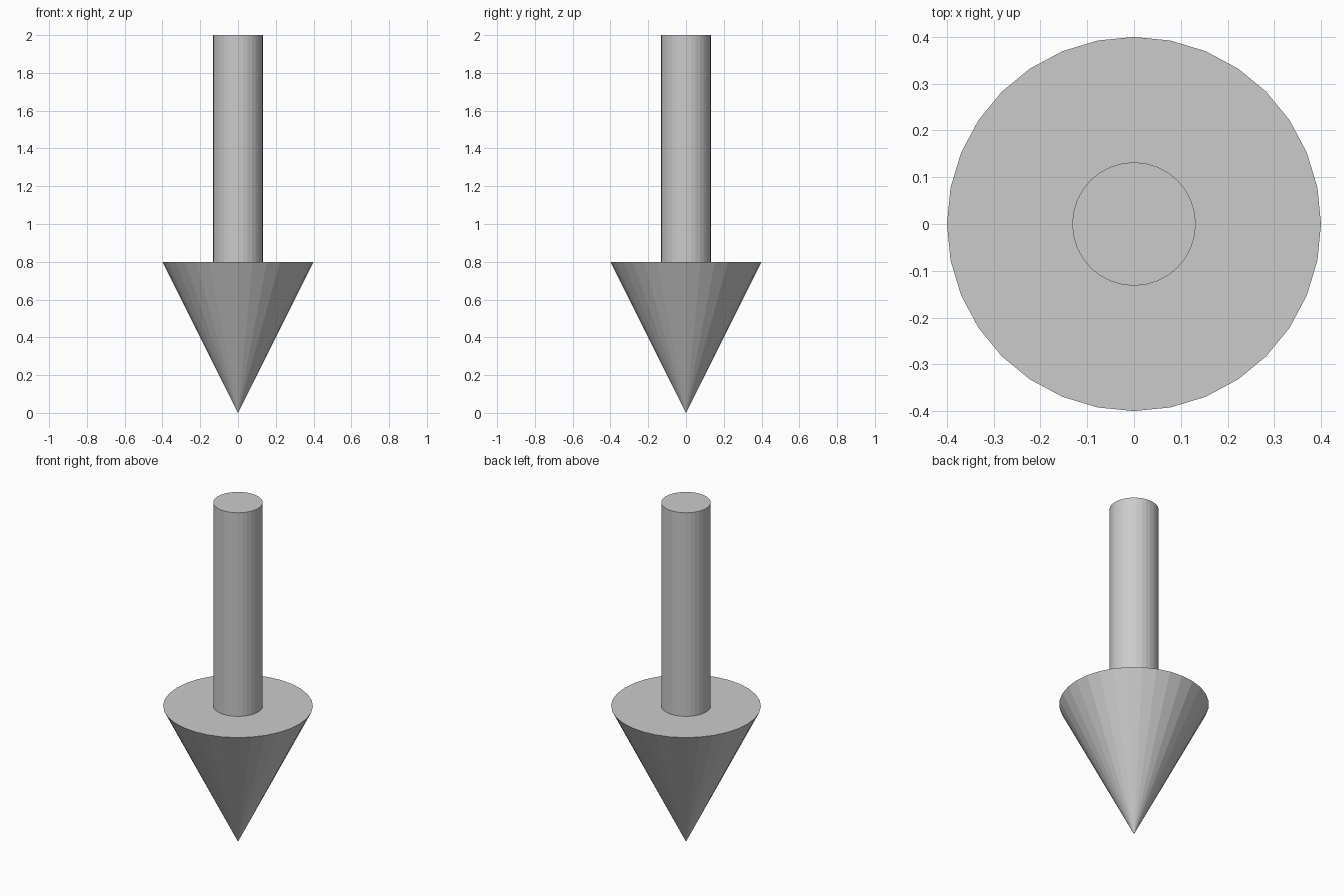
import bpy

if "Cube" in bpy.data.objects:
    bpy.data.objects.remove(bpy.data.objects["Cube"])

SIDES = 32
HEAD_TOP = 0.8
TOTAL = 2.0


def add_round(name, r_bottom, r_top, z0, z1):
    """Flat-faced capped cone or cylinder standing between z0 and z1."""
    bpy.ops.mesh.primitive_cone_add(
        vertices=SIDES, radius1=r_bottom, radius2=r_top,
        depth=z1 - z0, location=(0, 0, (z0 + z1) / 2))
    obj = bpy.context.object
    obj.name = name
    return obj


# Arrow head, pointing down
add_round("arrow_head", 0.0, 0.4, 0.0, HEAD_TOP)

# Straight shaft on top of the head
add_round("arrow_shaft", 0.132, 0.132, HEAD_TOP, TOTAL)
